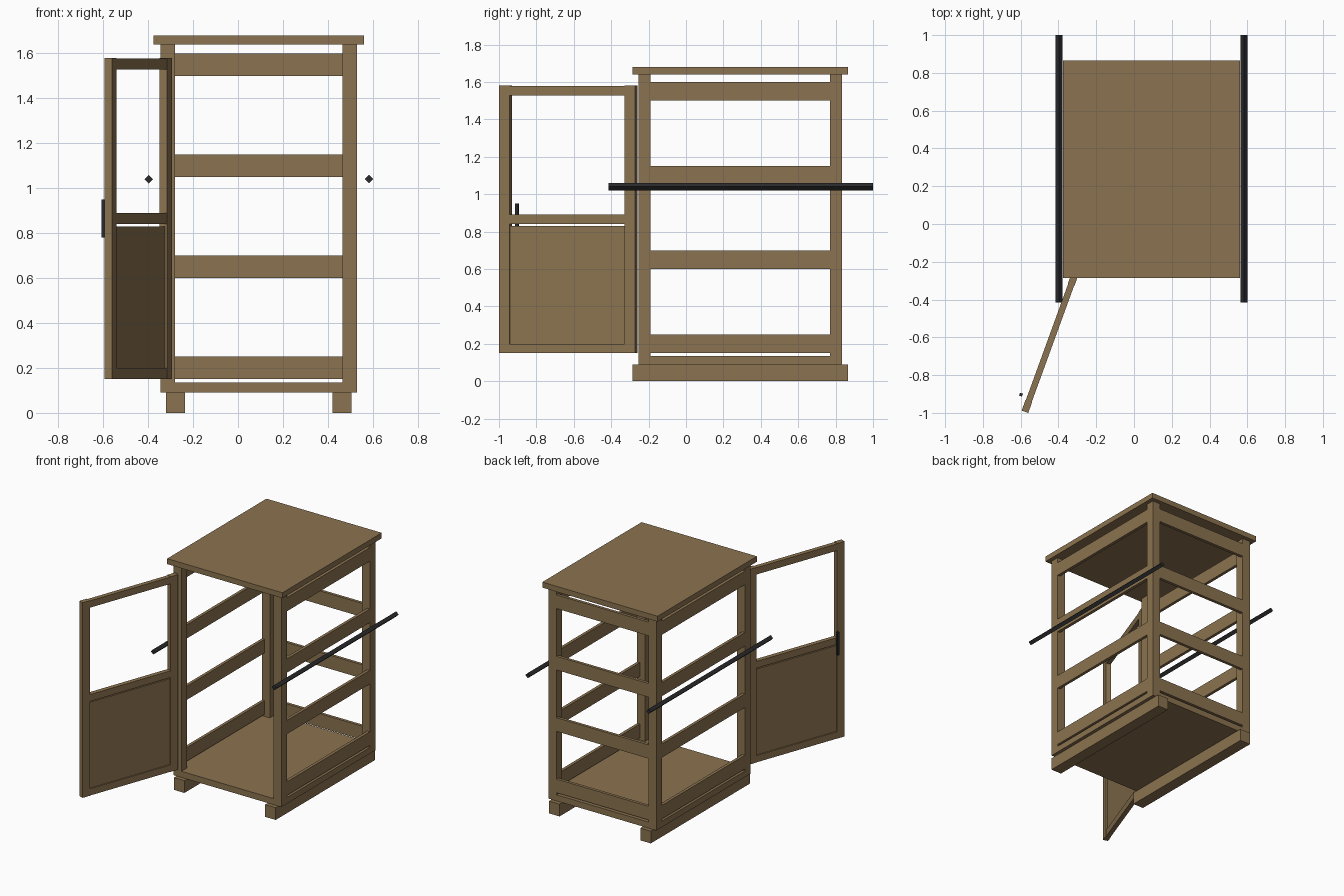
import bpy, bmesh, math
from mathutils import Matrix, Vector

cube = bpy.data.objects.get("Cube")
if cube:
    bpy.data.objects.remove(cube, do_unlink=True)


def material(name, colour):
    m = bpy.data.materials.new(name)
    m.diffuse_color = (*colour, 1)
    m.use_nodes = True
    bsdf = m.node_tree.nodes["Principled BSDF"]
    bsdf.inputs["Base Color"].default_value = (*colour, 1)
    bsdf.inputs["Roughness"].default_value = 0.8
    return m


wood = material("brown wood", (0.258, 0.171, 0.08))
iron = material("dark iron", (0.024, 0.024, 0.026))


def box(name, x, y, z, mat=wood, frame=None):
    """Box between (min, max) pairs, optionally placed in a local frame."""
    lo, hi = Vector((x[0], y[0], z[0])), Vector((x[1], y[1], z[1]))
    bm = bmesh.new()
    bmesh.ops.create_cube(bm, size=1, matrix=Matrix.Translation((lo + hi) / 2) @ Matrix.Diagonal((*(hi - lo), 1)))
    mesh = bpy.data.meshes.new(name)
    bm.to_mesh(mesh)
    bm.free()
    mesh.materials.append(mat)
    ob = bpy.data.objects.new(name, mesh)
    bpy.context.collection.objects.link(ob)
    if frame:
        ob.matrix_world = frame
    return ob


# Cage outline
X0, X1, Y0, Y1 = -0.345, 0.53, -0.255, 0.835
FLOOR, TOP = 0.09, 1.64
POST, RAIL, LIP = 0.065, 0.022, 0.03

# Floor, roof and skids
box("floor", (X0, X1), (Y0, Y1), (FLOOR, 0.135))
box("roof", (X0 - LIP, X1 + LIP), (Y0 - LIP, Y1 + LIP), (TOP, TOP + 0.04))
for side, x in (("right", -0.32), ("left", 0.42)):
    box(side + "_skid", (x, x + 0.085), (Y0 - LIP, Y1 + LIP), (0, FLOOR))

# Corner posts
for side, x in (("right", X0), ("left", X1 - POST)):
    for end, y in (("front", Y0), ("back", Y1 - POST)):
        box(f"{end}_{side}_post", (x, x + POST), (y, y + POST), (FLOOR, TOP))

# Rails on both sides and the back, flush with the outside
for i in range(4):
    z = (0.15 + 0.45 * i, 0.25 + 0.45 * i)
    inner_y = (Y0 + POST, Y1 - POST)
    box(f"right_rail_{i}", (X0, X0 + RAIL), inner_y, z)
    box(f"left_rail_{i}", (X1 - RAIL, X1), inner_y, z)
    box(f"back_rail_{i}", (X0 + POST, X1 - POST), (Y1 - RAIL, Y1), z)

# Carrying poles, square bars set on edge
for side, x in (("right", -0.397), ("left", 0.583)):
    place = Matrix.Translation((x, 0, 1.04)) @ Matrix.Rotation(math.radians(45), 4, "Y")
    box(side + "_carrying_pole", (-0.0135, 0.0135), (-0.415, 1.0), (-0.0135, 0.0135), iron, place)

# Open door, swung about its hinge; local x runs along the door
hinge = Matrix.Translation((-0.295, -0.272, 0)) @ Matrix.Rotation(math.radians(250), 4, "Z")
W, T, STILE = 0.775, 0.037, 0.06
for name, x in (("hinge", 0), ("latch", W - STILE)):
    box(f"door_{name}_stile", (x, x + STILE), (-T, 0), (0.15, 1.58), wood, hinge)
for name, z in (("bottom", (0.15, 0.2)), ("middle", (0.84, 0.89)), ("top", (1.527, 1.577))):
    box(f"door_{name}_rail", (STILE, W - STILE), (-T + 0.002, -0.002), z, wood, hinge)
box("door_panel", (STILE, W - STILE), (-T + 0.01, -0.01), (0.2, 0.829), wood, hinge)
box("door_handle", (0.689, 0.705), (-0.077, -0.061), (0.78, 0.95), iron, hinge)
